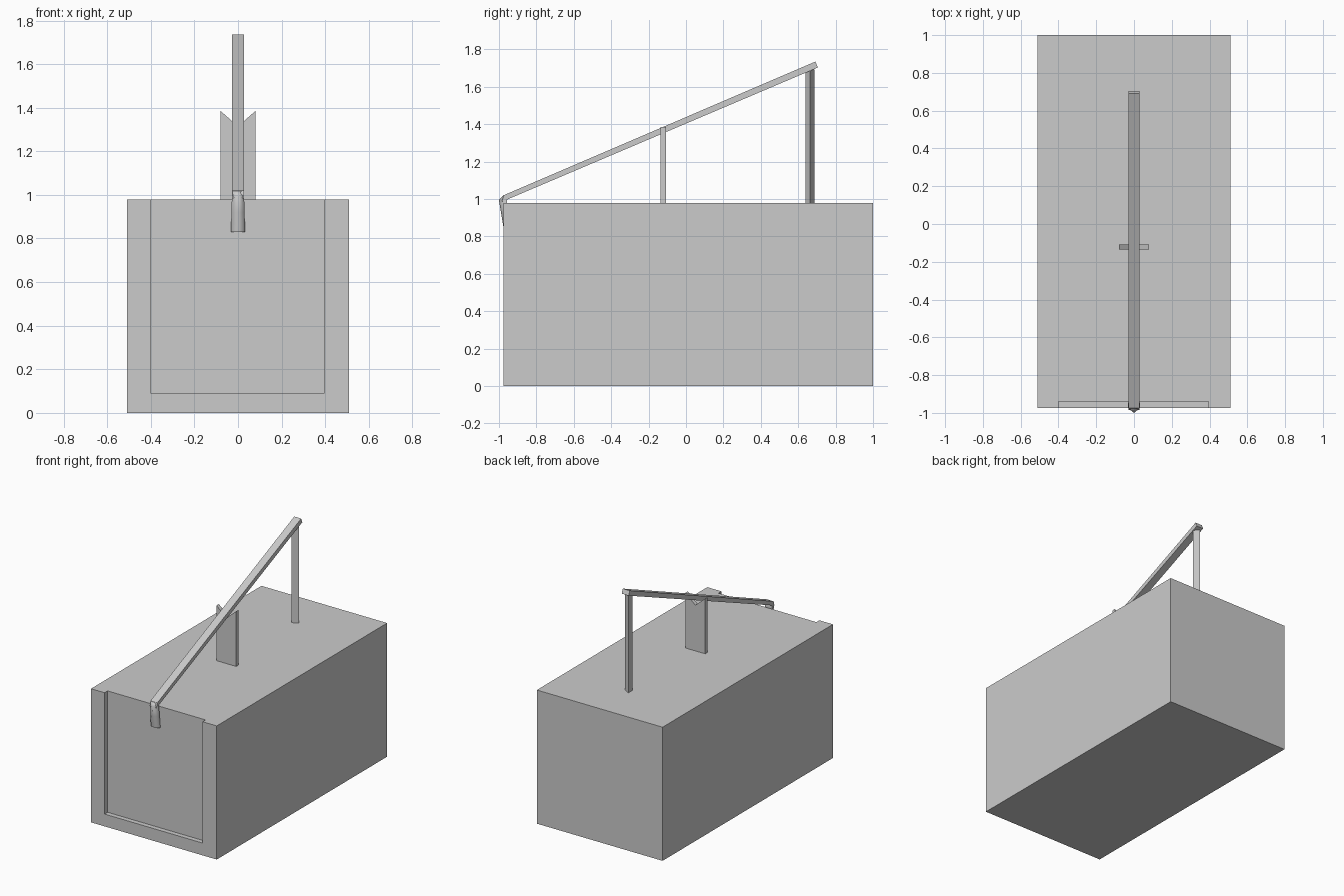
import bpy
import bmesh
from math import radians, cos, sin

if "Cube" in bpy.data.objects:
    bpy.data.objects.remove(bpy.data.objects["Cube"], do_unlink=True)

grey = bpy.data.materials.new("plain grey")
grey.use_nodes = True
colour = (0.6, 0.6, 0.6, 1)
grey.diffuse_color = colour
grey.node_tree.nodes["Principled BSDF"].inputs["Base Color"].default_value = colour


def loft(name, rings):
    """Skin matching rings of points and cap both ends."""
    bm = bmesh.new()
    loops = [[bm.verts.new(p) for p in ring] for ring in rings]
    for a, b in zip(loops, loops[1:]):
        for i in range(len(a)):
            j = (i + 1) % len(a)
            bm.faces.new((a[i], a[j], b[j], b[i]))
    bm.faces.new(loops[0])
    bm.faces.new(loops[-1])
    bmesh.ops.recalc_face_normals(bm, faces=bm.faces)
    mesh = bpy.data.meshes.new(name)
    bm.to_mesh(mesh)
    bm.free()
    mesh.materials.append(grey)
    obj = bpy.data.objects.new(name, mesh)
    bpy.context.collection.objects.link(obj)
    return obj


def box(name, x, y, z):
    corners = [(x[0], y[0]), (x[1], y[0]), (x[1], y[1]), (x[0], y[1])]
    return loft(name, [[(a, b, h) for a, b in corners] for h in z])


def select(obj):
    bpy.ops.object.select_all(action="DESELECT")
    obj.select_set(True)
    bpy.context.view_layer.objects.active = obj


TOP = 0.98

# Body with a door recess in the front, open at the top
body = box("box_body", (-0.51, 0.51), (-0.975, 1.0), (0, TOP))
cutter = box("door_cutter", (-0.4, 0.395), (-1.1, -0.94), (0.09, 1.1))
cutter.hide_render = True
cut = body.modifiers.new("door_recess", "BOOLEAN")
cut.operation = "DIFFERENCE"
cut.solver = "EXACT"
cut.object = cutter
select(body)
bpy.ops.object.modifier_apply(modifier=cut.name)
bpy.data.objects.remove(cutter, do_unlink=True)

# Sloping lever arm
arm = [(-0.985, 0.985), (0.705, 1.703), (0.692, 1.735), (-0.975, 1.02)]
loft("lever_arm", [[(x, y, z) for y, z in arm] for x in (-0.028, 0.028)])

# Keeled hook that drops from the arm into the recess: height, keel, shoulder, back, half width
sections = [
    (1.018, -0.978, -0.974, -0.960, 0.028),
    (0.995, -1.000, -0.978, -0.957, 0.028),
    (0.920, -0.988, -0.972, -0.952, 0.030),
    (0.830, -0.973, -0.962, -0.946, 0.033),
]
hook = loft("arm_hook", [
    [(0, keel, z), (w, side, z), (w, back, z), (-w, back, z), (-w, side, z)]
    for z, keel, side, back, w in sections
])
select(hook)
bpy.ops.object.shade_smooth_by_angle(angle=radians(75))

# Notched fulcrum plate
plate = [(-0.08, TOP), (0.08, TOP), (0.08, 1.385), (0, 1.315), (-0.08, 1.385)]
loft("fulcrum_plate", [[(x, y, z) for x, z in plate] for y in (-0.135, -0.108)])

# Three-sided rear post
corners = [radians(120 * i) for i in range(3)]
loft("rear_post", [
    [(0.028 * cos(a), 0.664 + 0.028 * sin(a), z) for a in corners]
    for z in (TOP, 1.692)
])
